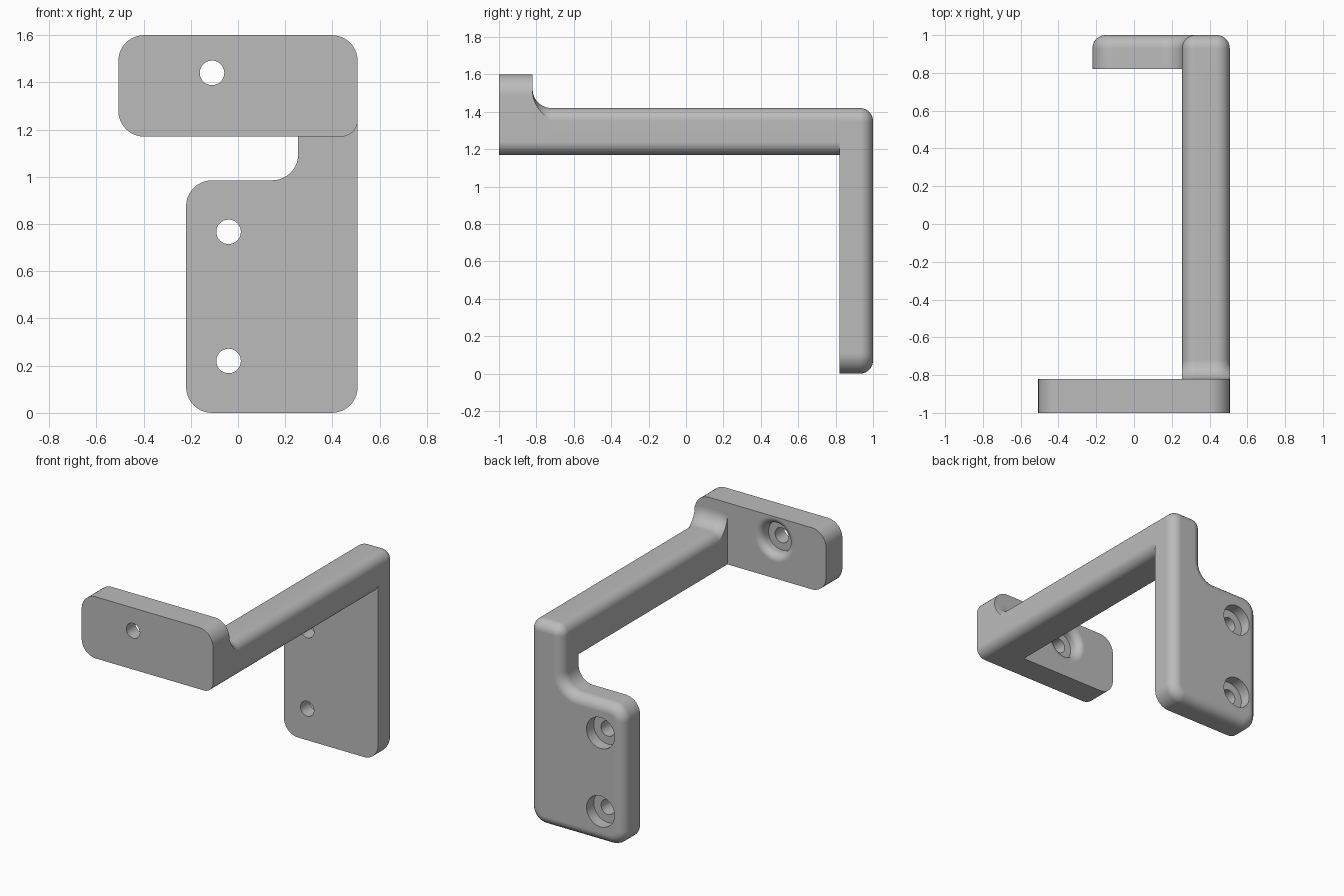
import bpy, bmesh, math
from mathutils import Vector

if "Cube" in bpy.data.objects:
    bpy.data.objects.remove(bpy.data.objects["Cube"])

STEPS = 10            # segments per quarter arc
EDGE = 0.07           # soft edge radius
CORNER = 0.11         # plate corner radius
RIGHT, NECK = 0.507, 0.255
BOTTOM, TOP = 1.17, 1.42

grey = bpy.data.materials.new("light_grey")
grey.use_nodes = True
grey.diffuse_color = (0.5, 0.5, 0.5, 1)
grey.node_tree.nodes["Principled BSDF"].inputs["Base Color"].default_value = (0.5, 0.5, 0.5, 1)


def quarter(n=STEPS):
    return [math.pi / 2 * i / n for i in range(n + 1)]


def outline(corners, inset=0.0):
    """Counter-clockwise right-angled outline with rounded corners, as (x, z) points."""
    pts = []
    for i, (x, z, r) in enumerate(corners):
        p = Vector((x, z))
        u = (p - Vector(corners[i - 1][:2])).normalized()
        v = (Vector(corners[(i + 1) % len(corners)][:2]) - p).normalized()
        turn = 1 if u.cross(v) > 0 else -1
        centre, radius = p + r * (v - u), r - turn * inset
        pts += [centre + radius * (u * math.sin(t) - v * math.cos(t)) for t in quarter()]
    return pts


def loft(name, sections, caps=True):
    """Skin a list of (y, outline) sections into one object."""
    bm = bmesh.new()
    rings = [[bm.verts.new((p[0], y, p[1])) for p in pts] for y, pts in sections]
    for a, b in zip(rings, rings[1:]):
        for i in range(len(a)):
            bm.faces.new((a[i - 1], a[i], b[i], b[i - 1]))
    if caps:
        bm.faces.new(rings[0])
        bm.faces.new(rings[-1])
    bmesh.ops.remove_doubles(bm, verts=bm.verts, dist=0.0001)
    bmesh.ops.recalc_face_normals(bm, faces=bm.faces)
    mesh = bpy.data.meshes.new(name)
    bm.to_mesh(mesh)
    bm.free()
    mesh.materials.append(grey)
    ob = bpy.data.objects.new(name, mesh)
    bpy.context.collection.objects.link(ob)
    return ob


def activate(ob):
    bpy.ops.object.select_all(action='DESELECT')
    ob.select_set(True)
    bpy.context.view_layer.objects.active = ob


def drill(ob, x, z, profile):
    """Cut a round hole along y from (y, radius) steps."""
    angles = [math.tau * i / 40 for i in range(40)]
    cutter = loft("hole_cutter", [
        (y, [(x + r * math.cos(a), z + r * math.sin(a)) for a in angles]) for y, r in profile])
    cutter.hide_render = True
    activate(ob)
    mod = ob.modifiers.new("hole", 'BOOLEAN')
    mod.operation, mod.solver, mod.object = 'DIFFERENCE', 'EXACT', cutter
    bpy.ops.object.modifier_apply(modifier=mod.name)
    bpy.data.objects.remove(cutter)


def finish(ob):
    activate(ob)
    bpy.ops.object.shade_smooth_by_angle(angle=math.radians(30))
    mod = ob.modifiers.new("even_shading", 'WEIGHTED_NORMAL')
    mod.keep_sharp = True


# Front plate: sharp-edged slab with rounded corners
slab = outline([(-RIGHT, BOTTOM, CORNER), (RIGHT, BOTTOM, EDGE),
                (RIGHT, 1.6, CORNER), (-RIGHT, 1.6, CORNER)])
front_plate = loft("front_plate", [(-1, slab), (-0.82, slab)])

# Its screw hole: counterbore with a softened rim on the inner face
rim = [(-0.87 + 0.05 * math.sin(t), 0.153 - 0.05 * math.cos(t)) for t in quarter(8)]
drill(front_plate, -0.11, 1.44,
      [(-1.1, 0.052), (-0.9, 0.052), (-0.9, 0.103)] + rim + [(-0.75, 0.153)])

# Back plate: wide lower part, narrow neck, soft outer edge
shape = [(-0.22, 0, CORNER), (RIGHT, 0, CORNER), (RIGHT, TOP, EDGE),
         (NECK, TOP, EDGE), (NECK, 0.985, CORNER), (-0.22, 0.985, CORNER)]
back_plate = loft("back_plate", [(0.82, outline(shape))] + [
    (1 - EDGE + EDGE * math.sin(t), outline(shape, EDGE * (1 - math.cos(t)))) for t in quarter()])

# Two plain counterbored screw holes
for z in (0.22, 0.767):
    drill(back_plate, -0.04, z, [(0.7, 0.052), (0.92, 0.052), (0.92, 0.108), (1.1, 0.108)])


def bar_section(grow):
    """Bar cross-section whose rounded top swells by grow between flat sides."""
    r, cz = EDGE + grow, TOP - EDGE
    start = math.acos(EDGE / r)
    arc = [start + (math.pi / 2 - start) * i / STEPS for i in range(STEPS + 1)]
    pts = [(NECK, BOTTOM)]
    pts += [(RIGHT - EDGE + EDGE * math.sin(t), BOTTOM + EDGE - EDGE * math.cos(t)) for t in quarter()]
    pts += [(RIGHT - EDGE + r * math.cos(a), cz + r * math.sin(a)) for a in arc]
    pts += [(NECK + EDGE - r * math.cos(a), cz + r * math.sin(a)) for a in reversed(arc)]
    return pts


# Connecting bar, flaring up into the front plate
FLARE = 0.1
sections = [(-0.82 + FLARE * (1 - math.cos(t)), bar_section(FLARE * (1 - math.sin(t))))
            for t in quarter(12)]
bar = loft("connecting_bar", sections + [(0.82, bar_section(0))], caps=False)

for part in (front_plate, back_plate, bar):
    finish(part)
